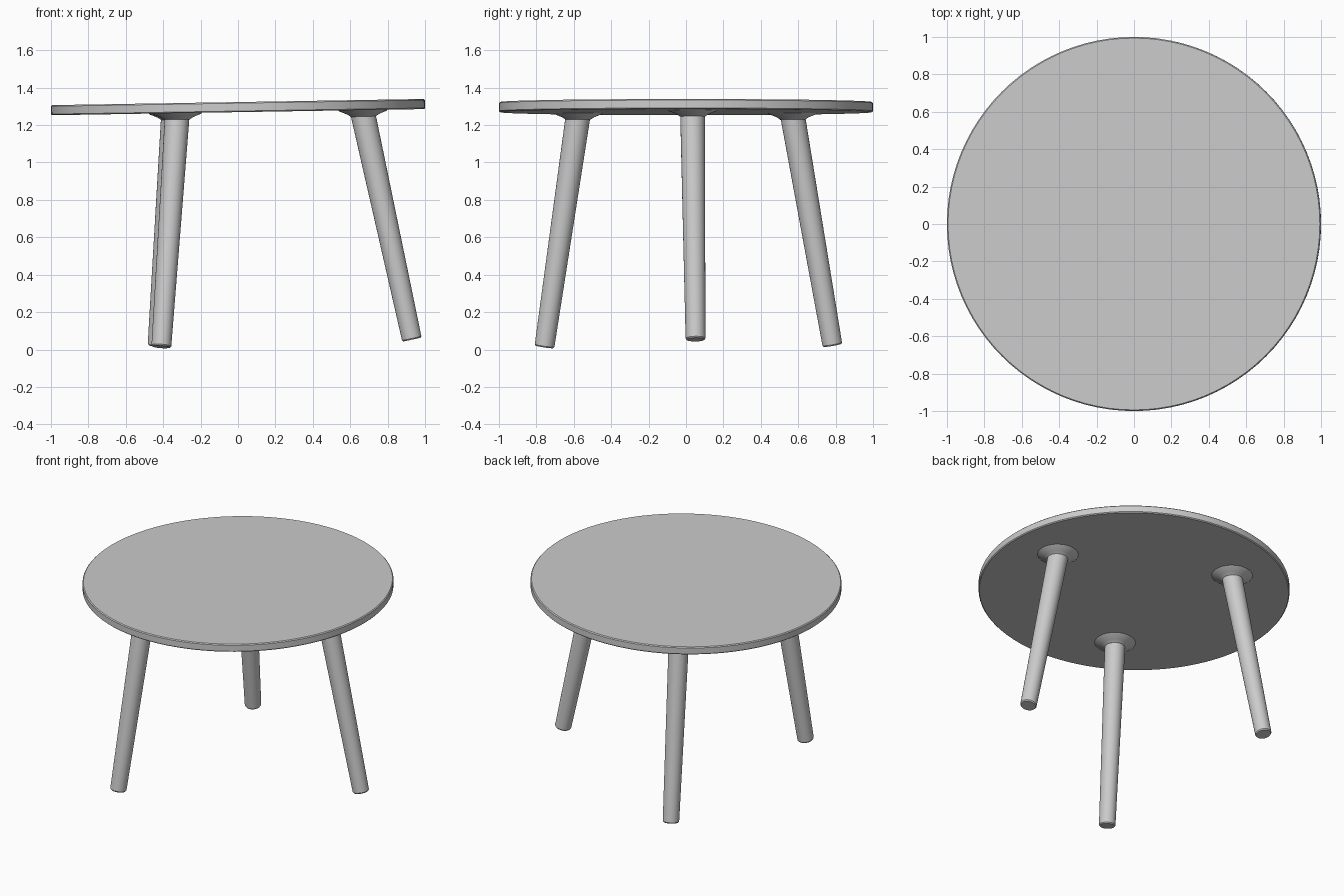
import bpy, math
from mathutils import Vector

if "Cube" in bpy.data.objects:
    bpy.data.objects.remove(bpy.data.objects["Cube"])


def smooth(obj):
    bpy.ops.object.select_all(action='DESELECT')
    obj.select_set(True)
    bpy.context.view_layer.objects.active = obj
    bpy.ops.object.shade_smooth_by_angle(angle=math.radians(30))


def lathe(name, profile, origin, axis, sides):
    """Closed solid of revolution: profile is (radius, distance along axis)."""
    rot = Vector((0, 0, 1)).rotation_difference(Vector(axis))
    verts, faces = [], []
    for r, h in profile:
        for i in range(sides):
            a = 2 * math.pi * i / sides
            verts.append(rot @ Vector((r * math.cos(a), r * math.sin(a), h)) + Vector(origin))
    for k in range(len(profile) - 1):
        for i in range(sides):
            j = (i + 1) % sides
            faces.append((k * sides + i, k * sides + j, (k + 1) * sides + j, (k + 1) * sides + i))
    last = (len(profile) - 1) * sides
    faces.append(tuple(reversed(range(sides))))
    faces.append(tuple(last + i for i in range(sides)))
    mesh = bpy.data.meshes.new(name)
    mesh.from_pydata(verts, [], faces)
    obj = bpy.data.objects.new(name, mesh)
    bpy.context.collection.objects.link(obj)
    smooth(obj)
    return obj


# Round top, tipped slightly up towards +x
SLOPE = 0.0165
normal = Vector((-SLOPE, 0, 1)).normalized()
lathe("tabletop",
      [(0.994, -0.027), (1.0, -0.021), (1.0, 0.021), (0.994, 0.027)],
      (0, 0, 1.296), normal, 96)

# Three splayed tapered legs: foot centre and top centre
legs = {
    "front_left_leg": ((-0.41, -0.757, 0.014), (-0.325, -0.577, 1.25)),
    "back_left_leg": ((-0.43, 0.783, 0.022), (-0.345, 0.57, 1.25)),
    "right_leg": ((0.93, 0.051, 0.053), (0.668, 0.035, 1.26)),
}
for name, (foot, top) in legs.items():
    foot, top = Vector(foot), Vector(top)
    axis = top - foot
    length = axis.length
    lathe(name,
          [(0.048, 0), (0.053, 0.007), (0.066, length), (0.066, length + 0.03)],
          foot, axis, 28)
    # Flared mounting collar against the underside
    under = 1.269 + SLOPE * top.x
    lathe(name + "_collar",
          [(0.066, -0.035), (0.085, -0.022), (0.125, -0.006), (0.135, 0.003)],
          (top.x, top.y, under), normal, 28)
